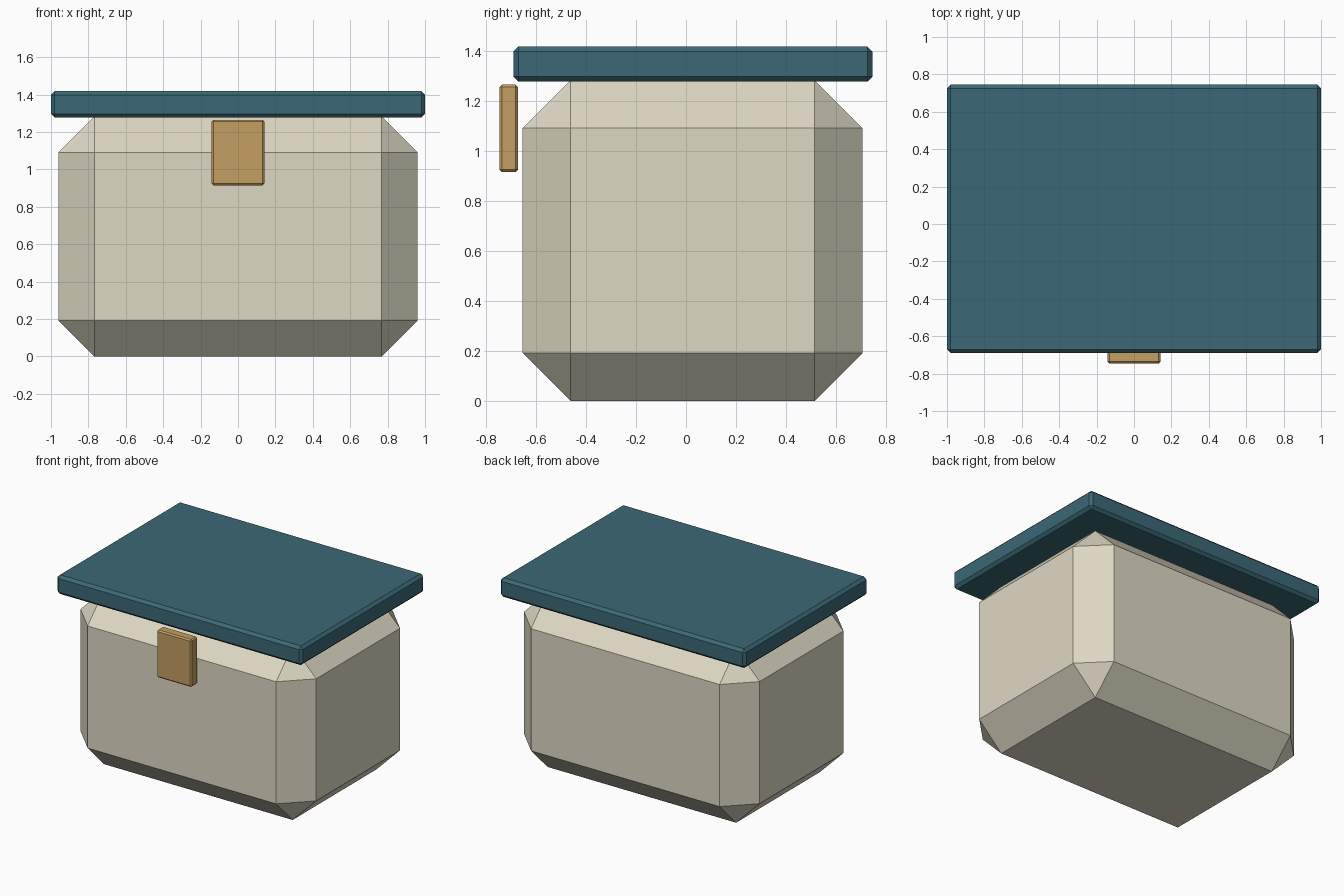
import bpy

if "Cube" in bpy.data.objects:
    bpy.data.objects.remove(bpy.data.objects["Cube"])


def material(name, rgb):
    mat = bpy.data.materials.new(name)
    mat.diffuse_color = (*rgb, 1)
    mat.use_nodes = True
    mat.node_tree.nodes["Principled BSDF"].inputs["Base Color"].default_value = mat.diffuse_color
    return mat


def chamfered_box(name, low, high, chamfer, mat):
    centre = [(a + b) / 2 for a, b in zip(low, high)]
    size = [b - a for a, b in zip(low, high)]
    bpy.ops.mesh.primitive_cube_add(size=1, location=centre)
    obj = bpy.context.object
    obj.name = name
    obj.scale = size
    bpy.ops.object.transform_apply(location=False, rotation=False, scale=True)
    bevel = obj.modifiers.new("chamfer", 'BEVEL')
    bevel.width = chamfer
    bevel.segments = 1
    bevel.limit_method = 'NONE'
    obj.data.materials.append(mat)
    return obj


cream = material("cream", (0.73, 0.69, 0.55))
teal = material("teal", (0.045, 0.14, 0.18))
brass = material("brass", (0.55, 0.35, 0.12))

# Broadly chamfered container
chamfered_box("body", (-0.96, -0.653, 0), (0.96, 0.706, 1.283), 0.192, cream)

# Overhanging flat lid
chamfered_box("lid", (-1, -0.69, 1.277), (1, 0.745, 1.418), 0.02, teal)

# Front clasp plate, standing just off the body
chamfered_box("clasp", (-0.142, -0.746, 0.915), (0.142, -0.671, 1.265), 0.01, brass)
